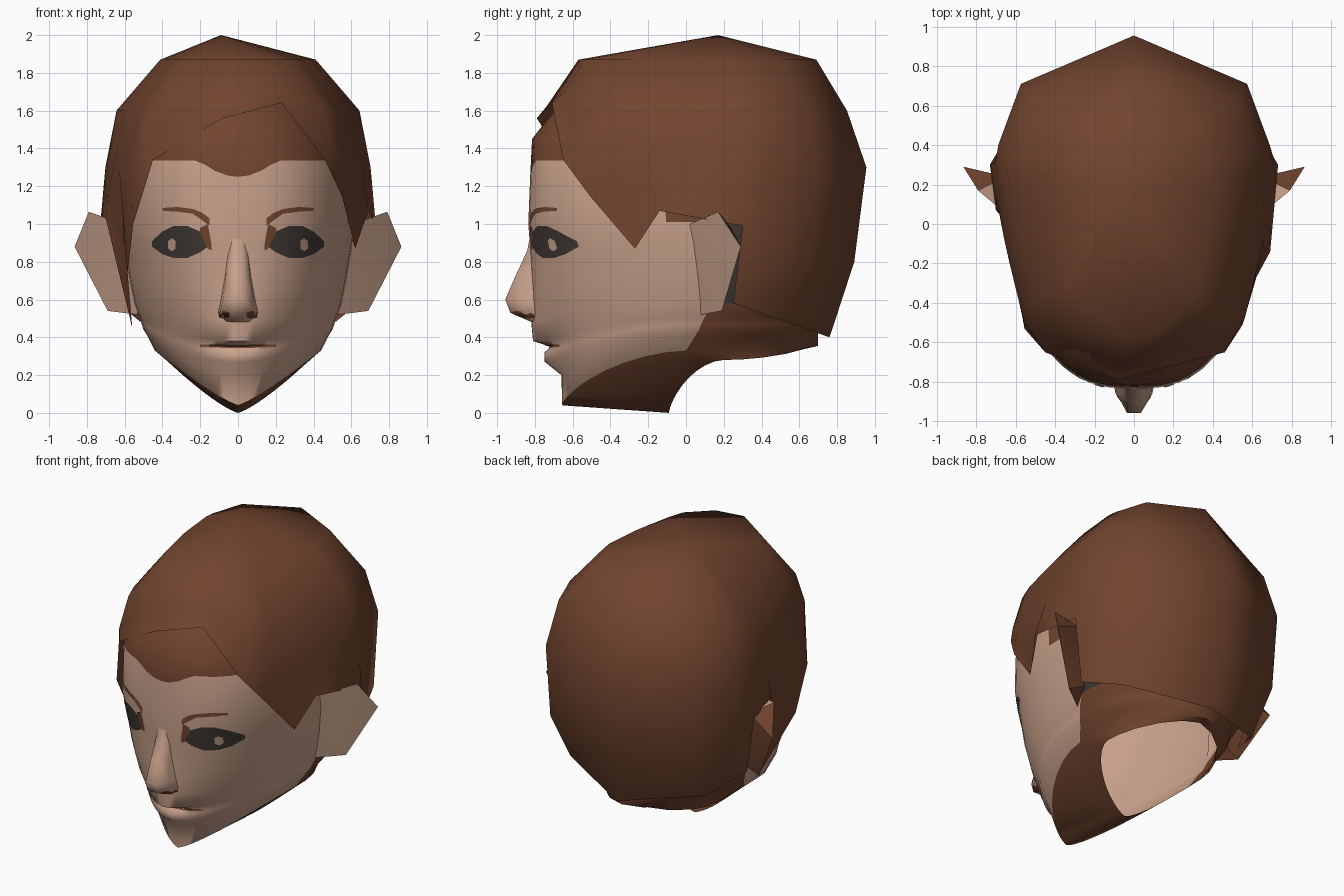
import bpy, bmesh, math
from mathutils import Vector
from mathutils.bvhtree import BVHTree

if "Cube" in bpy.data.objects:
    bpy.data.objects.remove(bpy.data.objects["Cube"])


def material(name, rgb):
    m = bpy.data.materials.new(name)
    m.diffuse_color = (*rgb, 1)
    m.use_nodes = True
    m.node_tree.nodes["Principled BSDF"].inputs["Base Color"].default_value = m.diffuse_color
    return m


SKIN, HAIR, DARK = 0, 1, 2
MATS = [material("skin", (0.58, 0.36, 0.26)),
        material("brown_hair", (0.165, 0.058, 0.028)),
        material("dark_grey", (0.05, 0.04, 0.034))]


def finish(name, bm, angle=40, recalc=True):
    if recalc:
        bmesh.ops.recalc_face_normals(bm, faces=bm.faces[:])
    me = bpy.data.meshes.new(name)
    bm.to_mesh(me)
    for m in MATS:
        me.materials.append(m)
    ob = bpy.data.objects.new(name, me)
    bpy.context.collection.objects.link(ob)
    bpy.ops.object.select_all(action='DESELECT')
    ob.select_set(True)
    bpy.context.view_layer.objects.active = ob
    bpy.ops.object.shade_smooth_by_angle(angle=math.radians(angle))
    return ob


def spow(v, p):
    return math.copysign(abs(v) ** p, v) if abs(v) > 1e-6 else 0.0


# Head: lofted rings, open at the neck
# front z, front y, half width, side y, side z, back y, back z, squareness
ROWS = [
    (0.00, -.09, .38, .20, .28, .64, .35, 1.1),
    (0.04, -.655, .44, .00, .33, .70, .355, 1.15),
    (0.20, -.69, .48, .05, .41, .70, .41, 1.05),
    (0.27, -.71, .50, .07, .44, .70, .44, 1.0),
    (0.32, -.725, .51, .08, .47, .70, .47, 1.0),
    (0.35, -.735, .515, .09, .49, .70, .49, 1.0),
    (0.38, -.745, .525, .10, .51, .71, .52, 1.0),
    (0.49, -.785, .55, .15, .58, .74, .60, .95),
    (0.65, -.815, .58, .18, .72, .78, .72, .9),
    (0.87, -.825, .61, .18, .90, .82, .90, .85),
    (1.00, -.835, .615, .16, 1.01, .84, 1.0, .8),
    (1.25, -.825, .60, .12, 1.30, .84, 1.3, .8),
    (1.45, -.815, .55, .10, 1.48, .78, 1.5, .88),
    (1.65, -.66, .47, .10, 1.68, .62, 1.68, .9),
    (1.82, -.40, .27, .10, 1.83, .45, 1.83, .9),
]
HAIRLINE = 11
LIPS = {2: .03, 3: -.038, 4: -.025, 5: .02, 6: -.065, 7: -.035}   # chin, lips, mouth
half = [0, 3, 8, 12, 17, 23, 30, 38, 47, 57, 68, 79, 90, 105, 120, 140, 160, 180]
ANGLES = half + [-a for a in half[-2:0:-1]]


def head_point(i, deg):
    zf, yf, w, ys, zs, yb, zb, p = ROWS[i]
    s, c = math.sin(math.radians(deg)), math.cos(math.radians(deg))
    x = w * spow(s, p)
    end_y, end_z = (yf, zf) if c > 0 else (yb, zb)
    y = ys + (end_y - ys) * abs(spow(c, p))
    z = end_z + (zs - end_z) * abs(s) ** (1.4 if i < 2 else 2)
    if c > 0.1:
        y += LIPS.get(i, 0) * math.exp(-(x / .16) ** 2)
        if i == HAIRLINE:                  # dip in the middle of the hairline
            z = 1.25 + .085 * min(1, (x / .2) ** 2)
    return (x, y, z)


head = bmesh.new()
rings = [[head.verts.new(head_point(i, a)) for a in ANGLES] for i in range(len(ROWS))]
n = len(ANGLES)
for i in range(len(ROWS) - 1):
    for j in range(n):
        k = (j + 1) % n
        f = head.faces.new((rings[i][j], rings[i][k], rings[i + 1][k], rings[i + 1][j]))
        mid = f.calc_center_median()
        turn = max(abs(ANGLES[j]), abs(ANGLES[k]))
        if i == 0 or i >= HAIRLINE or turn > 90 or (i == HAIRLINE - 1 and mid.y > -.15):
            f.material_index = HAIR
        if 90 < turn <= 105 and .6 < mid.z < 1:
            f.material_index = DARK
head.faces.new(rings[-1]).material_index = HAIR

# Nose: sections of z, base half width, ridge half width, ridge y
nose = bmesh.new()
prev = None
for z, wb, wr, y in [(.97, .05, .02, -.82), (.86, .06, .03, -.84), (.72, .075, .035, -.905),
                     (.60, .095, .035, -.957), (.53, .11, .04, -.93), (.48, .07, .03, -.815)]:
    m = .5 * (y - .79)
    sec = [nose.verts.new(v) for v in ((-wb, -.77, z), (-(wb * .85), m, z), (-wr, y, z),
                                       (wr, y, z), (wb * .85, m, z), (wb, -.77, z))]
    if prev:
        for j in range(5):
            nose.faces.new((prev[j], prev[j + 1], sec[j + 1], sec[j]))
    prev = sec

for b in (head, nose):
    bmesh.ops.recalc_face_normals(b, faces=b.faces[:])
trees = [BVHTree.FromBMesh(head), BVHTree.FromBMesh(nose)]
finish("head", head, 60)
finish("nose", nose, 75, recalc=False)


# Painted details: thin strips laid on the face, given as (x, low z, high z)
def on_face(x, z, lift):
    hits = [t.ray_cast(Vector((x, -2, z)), Vector((0, 1, 0)))[0] for t in trees]
    return Vector((x, min(h.y for h in hits if h) - lift, z))


def face_paint(name, strip, mat, lift=.005):
    bm = bmesh.new()
    fine = []
    for a, b in zip(strip, strip[1:]):
        fine += [a, tuple((u + v) / 2 for u, v in zip(a, b))]
    fine.append(strip[-1])
    for s in (1, -1):
        prev = None
        for x, lo, hi in fine:
            col = [bm.verts.new(on_face(s * x, lo + (hi - lo) * t / 4, lift)) for t in range(5)]
            if prev:
                for j in range(4):
                    q = (prev[j], col[j], col[j + 1], prev[j + 1])
                    bm.faces.new(q if s > 0 else q[::-1]).material_index = mat
            prev = col
    finish(name, bm, 40, recalc=False)


face_paint("eyes", [(.16, .88, .91), (.20, .85, .96), (.27, .82, .99), (.34, .82, .99),
                    (.40, .84, .96), (.455, .88, .91)], DARK)
face_paint("eye_glints", [(.33, .87, .91), (.35, .855, .925), (.37, .87, .91)], SKIN, .009)
face_paint("eye_corners", [(.14, .86, .89), (.16, .87, 1.0), (.20, .95, .98)], HAIR, .007)
face_paint("eyebrows", [(.15, .99, 1.03), (.19, 1.02, 1.06), (.24, 1.055, 1.08),
                        (.32, 1.065, 1.09), (.40, 1.07, 1.085)], HAIR)
face_paint("mouth_line", [(0, .343, .358), (.1, .345, .363), (.2, .35, .362)], HAIR)
face_paint("nostrils", [(.045, .505, .53), (.07, .50, .54), (.10, .505, .535)], HAIR)

# Ears: skin in front, brown behind
for s, side in ((1, "right"), (-1, "left")):
    bm = bmesh.new()
    for x, y, z in [(.61, .02, 1.0), (.79, .17, 1.065), (.865, .29, .88), (.69, .19, .54),
                    (.53, .08, .52), (.65, .24, .98), (.57, .2, .60)]:
        bm.verts.new((s * x, y, z))
    bmesh.ops.convex_hull(bm, input=bm.verts[:])
    bmesh.ops.recalc_face_normals(bm, faces=bm.faces[:])
    for f in bm.faces:
        f.material_index = HAIR if f.normal.y > .25 else SKIN
    finish(side + "_ear", bm, 30)

# Hair cap: rim point x, y, z and widest outline x, y for each column
FRONT = [(-.08, -.79, 1.56, -.08, -.87)]
RIGHT = [(.23, -.71, 1.64, .27, -.82), (.46, -.65, 1.34, .53, -.62), (.55, -.51, 1.15, .59, -.47),
         (.62, -.27, .87, .66, -.20), (.69, -.14, 1.07, .69, -.07), (.71, .08, 1.03, .71, .10)]
BEHIND = [(.73, .30, .99, .735, .31), (.64, .25, .58, .72, .40), (.52, .52, .485, .60, .71)]
BACK = [(0, .76, .40, 0, .955)]
LEFT = [(-.45, -.65, 1.34, -.53, -.62), (-.555, -.53, 1.0, -.59, -.47), (-.585, -.36, .74, -.66, -.20),
        (-.56, .00, .45, -.69, -.07), (-.70, .07, 1.03, -.71, .10)]
cols = FRONT + RIGHT + BEHIND + BACK
cols += [(-a, b, c, -d, e) for a, b, c, d, e in BEHIND[::-1]] + LEFT[::-1]
# height, shrink along y, shrink along x
PROFILE = [(.4, .8, .85), (.8, .925, .95), (1.3, 1.0, .955), (1.6, .88, .875),
           (1.87, .69, .56), (2.0, .3, .2)]


def shrink(z):
    for (z0, f0, g0), (z1, f1, g1) in zip(PROFILE, PROFILE[1:]):
        if z <= z1:
            t = (z - z0) / (z1 - z0)
            return f0 + (f1 - f0) * t, g0 + (g1 - g0) * t
    return .3, .2


bm = bmesh.new()
apex = bm.verts.new((-.09, .17, 2.0))
lines = []
for x, y, z, ox, oy in cols:
    def level(zz):
        f, g = shrink(zz)
        return Vector((ox * g, .1 + (oy - .1) * f, zz))
    rim = Vector((x, y, z))
    upper = [level(max(h, z + .06 * (k + 1))) for k, h in enumerate((1.3, 1.6, 1.87))]
    low = level(.8) if z < .6 and y > .2 else (rim + upper[0]) / 2
    lines.append([bm.verts.new(p) for p in [rim, low] + upper])
for a, b in zip(lines, lines[1:] + lines[:1]):
    for k in range(4):
        bm.faces.new((a[k], b[k], b[k + 1], a[k + 1]))
    bm.faces.new((a[4], b[4], apex))
for f in bm.faces:
    f.material_index = HAIR
finish("hair_cap", bm, 60)
